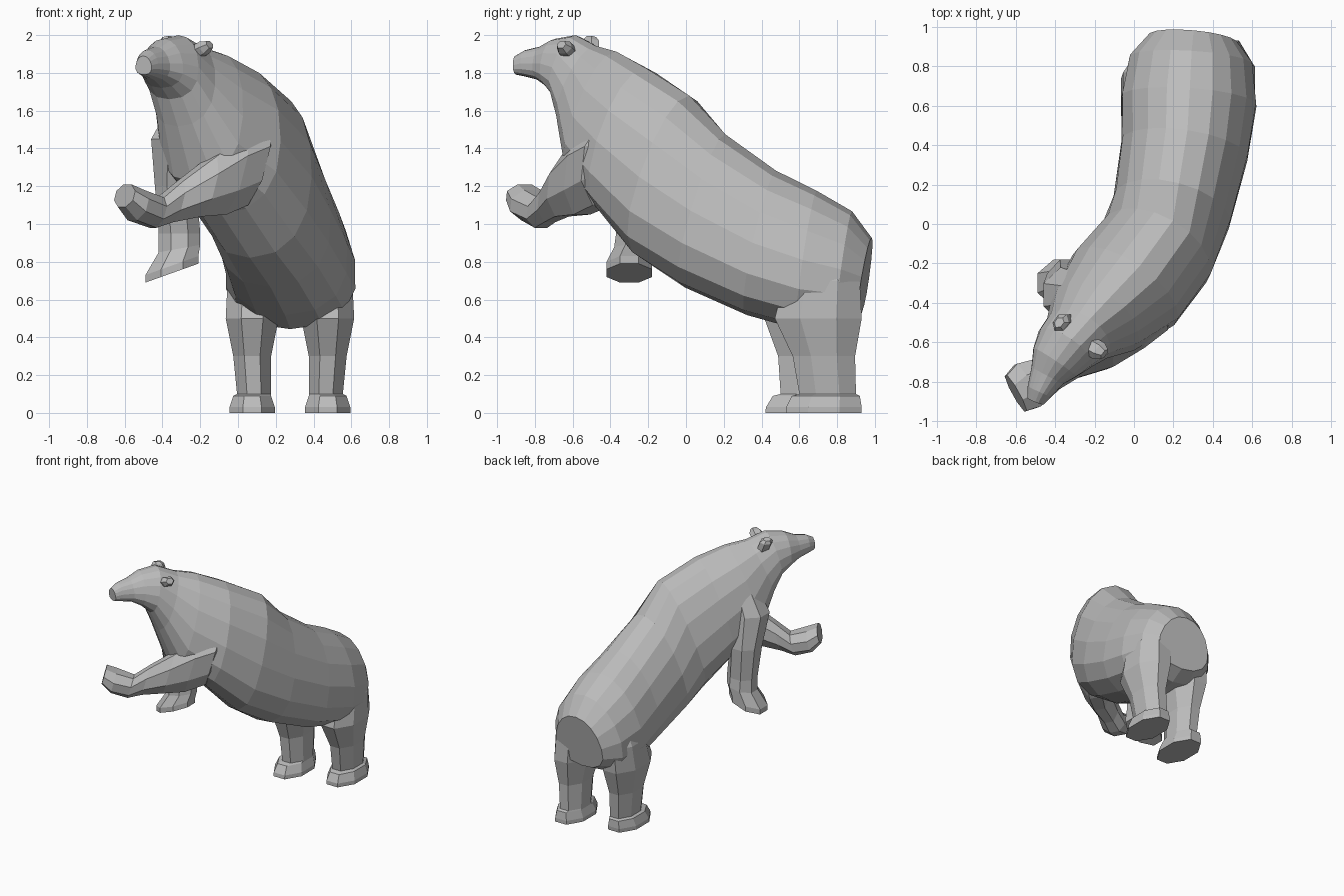
import bpy
import bmesh
from math import sin, cos, atan2, hypot, pi, copysign
from mathutils import Vector

cube = bpy.data.objects.get("Cube")
if cube:
    bpy.data.objects.remove(cube, do_unlink=True)

fur = bpy.data.materials.new("grey fur")
fur.use_nodes = True
fur.diffuse_color = (.5, .5, .5, 1)
shader = fur.node_tree.nodes["Principled BSDF"]
shader.inputs["Base Color"].default_value = fur.diffuse_color


def loft(name, rings, sides, power=1, turn=0, taper=0):
    """Skin a closed tube over rings (centre, half axis u, half axis v); taper narrows tops."""
    bm = bmesh.new()
    loops = []
    for centre, u, v in rings:
        loop = []
        for i in range(sides):
            angle = 2 * pi * i / sides + turn
            c, s = (copysign(abs(k) ** power, k) for k in (cos(angle), sin(angle)))
            c *= 1 - taper * s
            loop.append(bm.verts.new(Vector(centre) + Vector(u) * c + Vector(v) * s))
        loops.append(loop)
    for low, high in zip(loops, loops[1:]):
        for i in range(sides):
            j = (i + 1) % sides
            bm.faces.new((low[i], low[j], high[j], high[i]))
    bm.faces.new(loops[0])
    bm.faces.new(loops[-1])
    bmesh.ops.recalc_face_normals(bm, faces=bm.faces)
    mesh = bpy.data.meshes.new(name)
    bm.to_mesh(mesh)
    bm.free()
    mesh.materials.append(fur)
    obj = bpy.data.objects.new(name, mesh)
    bpy.context.collection.objects.link(obj)


def limb(name, rings):
    """Eight-sided limb whose flat sides face along its axes."""
    grow = 1 / cos(pi / 8)
    loft(name, [(c, Vector(u) * grow, Vector(v) * grow) for c, u, v in rings],
         8, turn=pi / 8)


# Body and head from rump to nose: centre, half width, half height
spine = [
    ((.3, .95, .72), .22, .21),
    ((.29, .84, .76), .31, .31),
    ((.28, .64, .81), .34, .37),
    ((.26, .4, .9), .32, .39),
    ((.2, .1, 1.07), .3, .42),
    ((.13, -.1, 1.25), .3, .45),
    ((-.03, -.3, 1.44), .31, .4),
    ((-.18, -.46, 1.57), .25, .36),
    ((-.27, -.55, 1.73), .18, .23),
    ((-.34, -.62, 1.83), .16, .175),
    ((-.4, -.7, 1.85), .13, .13),
    ((-.44, -.77, 1.85), .09, .09),
    ((-.48, -.85, 1.85), .065, .07),
    ((-.5, -.9, 1.84), .045, .05),
]

# Each section turns with the spine and leans back by part of its slope
sections = []
last = len(spine) - 1
for i, (centre, width, height) in enumerate(spine):
    step = Vector(spine[min(i + 1, last)][0]) - Vector(spine[max(i - 1, 0)][0])
    heading = min(atan2(-step.x, -step.y), .6)
    lean = atan2(step.z, hypot(step.x, step.y)) * .45
    side = Vector((cos(heading), -sin(heading), 0))
    back = Vector((sin(heading), cos(heading), 0))
    up = Vector((0, 0, cos(lean))) + back * sin(lean)
    sections.append((centre, side * width, up * height))
loft("body_and_head", sections, 16, power=.9, taper=.2)

# Hind legs: outward offset, y, z, half width, half depth; the right steps forward
leg = [
    (.14, .72, .95, .09, .12),
    (.19, .72, .7, .14, .2),
    (.2, .7, .5, .14, .23),
    (.2, .73, .3, .1, .165),
    (.19, .75, .1, .09, .15),
    (.2, .74, .09, .1, .18),
    (.2, .73, .03, .12, .2),
    (.2, .73, 0, .12, .2),
]
for name, sign, stride in (("left_hind_leg", 1, 0), ("right_hind_leg", -1, .11)):
    limb(name, [((.275 + sign * x, y - stride * (1 - z), z), (w, 0, 0), (0, d, 0))
                for x, y, z, w, d in leg])

# Left foreleg reaching across the chest: centre, half width, half height
reach = [
    ((.12, -.25, 1.38), .1, .15),
    ((.08, -.42, 1.32), .14, .22),
    ((-.03, -.53, 1.27), .12, .22),
    ((-.17, -.64, 1.2), .1, .16),
    ((-.33, -.71, 1.12), .08, .11),
    ((-.43, -.76, 1.06), .09, .08),
    ((-.54, -.82, 1.1), .12, .08),
    ((-.6, -.86, 1.15), .1, .06),
]
across = Vector((.5, -.9, 0))
upward = Vector((.25, .1, 1))
limb("left_foreleg", [(c, across * w, upward * h) for c, w, h in reach])

# Right foreleg hanging down with a tilted paw: centre, half width, half depth, tilt
hang = [
    ((-.22, -.36, 1.7), .1, .1, 0),
    ((-.31, -.36, 1.45), .15, .14, 0),
    ((-.33, -.3, 1.2), .11, .12, 0),
    ((-.31, -.28, .95), .11, .09, 0),
    ((-.31, -.28, .87), .11, .1, .02),
    ((-.35, -.3, .78), .14, .12, .05),
    ((-.35, -.3, .74), .14, .12, .05),
]
limb("right_foreleg", [(c, (w, 0, t), (0, d, 0)) for c, w, d, t in hang])

# Ears: short angled stubs
for name, base, out in (("left_ear", (-.22, -.62, 1.91), (.07, -.04, .04)),
                        ("right_ear", (-.36, -.5, 1.94), (-.02, 0, .05))):
    base, out = Vector(base), Vector(out)
    u = Vector((-.6, -.8, 0)) * .05
    v = out.cross(u).normalized() * .04
    loft(name, [(base - out, u, v), (base + out * .6, u, v),
                (base + out, u * .6, v * .6)], 6)
